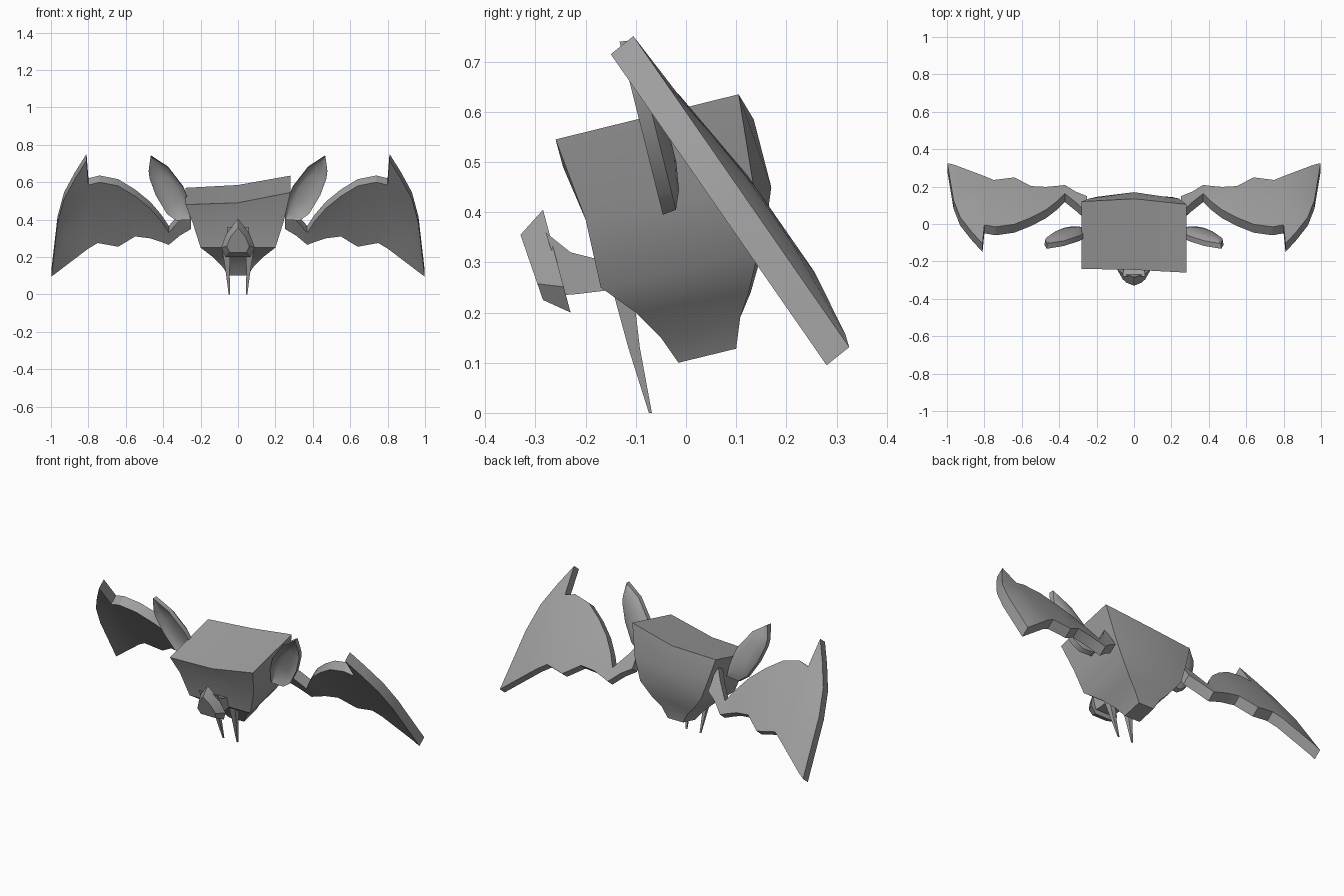
import bpy, bmesh, math
from mathutils import Vector

if "Cube" in bpy.data.objects:
    bpy.data.objects.remove(bpy.data.objects["Cube"])

grey = bpy.data.materials.new("stone grey")
grey.diffuse_color = (0.35, 0.35, 0.35, 1)
grey.use_nodes = True
grey.node_tree.nodes["Principled BSDF"].inputs["Base Color"].default_value = grey.diffuse_color


def finish(name, bm, mirror=False, angle=30):
    bmesh.ops.recalc_face_normals(bm, faces=bm.faces)
    me = bpy.data.meshes.new(name)
    bm.to_mesh(me)
    bm.free()
    me.materials.append(grey)
    ob = bpy.data.objects.new(name, me)
    bpy.context.collection.objects.link(ob)
    if mirror:
        m = ob.modifiers.new("mirror", 'MIRROR')
        m.use_mirror_merge = False
    bpy.ops.object.select_all(action='DESELECT')
    ob.select_set(True)
    bpy.context.view_layer.objects.active = ob
    bpy.ops.object.shade_smooth_by_angle(angle=math.radians(angle))
    return ob


def loft(bm, rings, caps=True):
    """Bridge closed rings of equal length and cap both ends."""
    vs = [[bm.verts.new(p) for p in r] for r in rings]
    n = len(vs[0])
    for a, b in zip(vs, vs[1:]):
        for i in range(n):
            j = (i + 1) % n
            bm.faces.new((a[i], a[j], b[j], b[i]))
    if caps:
        bm.faces.new(vs[0])
        bm.faces.new(vs[-1])
    return vs


# body: slightly lopsided top, bulging back, tapering to a blunt base
rings = [
    [(-.28, -.24, .48), (0, -.245, .49), (.28, -.26, .545),
     (.28, .105, .635), (0, .135, .585), (-.28, .12, .57)],
]
for hw, yf, zf, yb, zb, bulge in (
        (.243, -.20, .385, .135, .45, .035),
        (.20, -.17, .25, .145, .325, .008),
        (.135, -.10, .20, .125, .24, .004),
        (.085, -.05, .15, .108, .19, 0),
        (.05, -.015, .10, .10, .128, 0)):
    rings.append([(-hw, yf, zf), (0, yf, zf), (hw, yf, zf),
                  (hw, yb, zb), (0, yb + bulge, zb), (-hw, yb, zb)])
bm = bmesh.new()
vs = loft(bm, rings, caps=False)
bm.faces.new(vs[-1])
for i, j, k, l in ((0, 1, 4, 5), (1, 2, 3, 4)):
    bm.faces.new([vs[0][q] for q in (i, j, k, l)])
finish("body", bm, angle=25)

# nose: bevelled pointed plate on a short curved stem
shape = [(0, 1), (.65, .65), (1, .25), (.75, 0), (-.75, 0), (-1, .25), (-.65, .65)]


def nose_ring(half, top, bottom):
    return [(u * half, bottom[0] + (top[0] - bottom[0]) * v,
             bottom[1] + (top[1] - bottom[1]) * v) for u, v in shape]


bm = bmesh.new()
loft(bm, [nose_ring(.06, (-.33, .355), (-.285, .225)),
          nose_ring(.09, (-.285, .405), (-.23, .20))])
finish("nose", bm)


def box_ring(hw, top, bottom):
    return [(-hw, *top), (hw, *top), (hw, *bottom), (-hw, *bottom)]


bm = bmesh.new()
loft(bm, [box_ring(.06, (-.28, .36), (-.24, .235)),
          box_ring(.055, (-.23, .32), (-.215, .237)),
          box_ring(.055, (-.15, .30), (-.15, .245))])
finish("nose_stem", bm)

# fangs
bm = bmesh.new()
loft(bm, [[(.04, -.145, .24), (.085, -.145, .24), (.085, -.105, .24), (.04, -.105, .24)],
          [(.045, -.115, .13), (.067, -.115, .13), (.067, -.092, .13), (.045, -.092, .13)],
          [(.042, -.074, 0), (.05, -.074, 0), (.05, -.068, 0), (.042, -.068, 0)]])
finish("fangs", bm, mirror=True)

# ears: cupped leaves tilted forward
outline = [(.25, .40), (.33, .395), (.38, .43), (.44, .53), (.473, .62),
           (.478, .66), (.467, .74), (.375, .68), (.29, .57), (.26, .49)]
mid = Vector((.36, .55))


def ear_ring(scale, depth):
    out = []
    for p in outline:
        x, z = mid + (Vector(p) - mid) * scale
        out.append((x, -.045 - .25 * (z - .39) + depth, z + depth * .25))
    return out


bm = bmesh.new()
loft(bm, [ear_ring(.45, .03), ear_ring(.8, .02), ear_ring(1, 0),
          ear_ring(.98, .027), ear_ring(.75, .042), ear_ring(.4, .05)])
finish("ears", bm, mirror=True, angle=40)

# wings: scalloped slab along a slanted plane, bowed to the back
top = [(.25, .48), (.30, .41), (.37, .33), (.41, .39), (.47, .46), (.55, .525),
       (.64, .58), (.74, .60), (.80, .585)]
low = [(.25, .35), (.31, .315), (.37, .265), (.41, .28), (.47, .30), (.55, .31),
       (.64, .255), (.75, .275), (.80, .245)]
crease = [(.80, .585), (.84, .52), (.885, .43), (.93, .30), (.965, .12)]
edge = [(.81, .715), (.87, .62), (.93, .51), (.965, .38), (.998, .095)]

bm = bmesh.new()


def wing_vert(p, bow):
    x, z = p
    return bm.verts.new((x, -.15 + (.715 - z) * .694 + bow, z))


rows = []
for i, (a, b) in enumerate(zip(top, low)):
    f = min(1, max(0, (a[0] - .36) / .25))
    m = ((a[0] + b[0]) / 2, (a[1] + b[1]) / 2)
    rows.append([wing_vert(a, .01 * f), wing_vert(m, .035 * f), wing_vert(b, .035 * f)])
for a, b in zip(rows, rows[1:]):
    for k in (0, 1):
        bm.faces.new((a[k], a[k + 1], b[k + 1], b[k]))
cr = [rows[-1][0]] + [wing_vert(p, w) for p, w in zip(crease[1:], (.02, .03, .03, .01))]
ed = [wing_vert(p, 0) for p in edge]
_, m, b = rows[-1]
for tri in ((m, cr[0], cr[1]), (m, cr[1], cr[2]), (m, cr[2], cr[3]),
            (m, cr[3], b), (b, cr[3], cr[4])):
    bm.faces.new(tri)
for i in range(4):
    bm.faces.new((cr[i], ed[i], ed[i + 1], cr[i + 1]))
ext = bmesh.ops.extrude_face_region(bm, geom=bm.faces[:], use_keep_orig=True)
bmesh.ops.translate(bm, vec=(0, .045, .036),
                    verts=[g for g in ext["geom"] if isinstance(g, bmesh.types.BMVert)])
finish("wings", bm, mirror=True)
